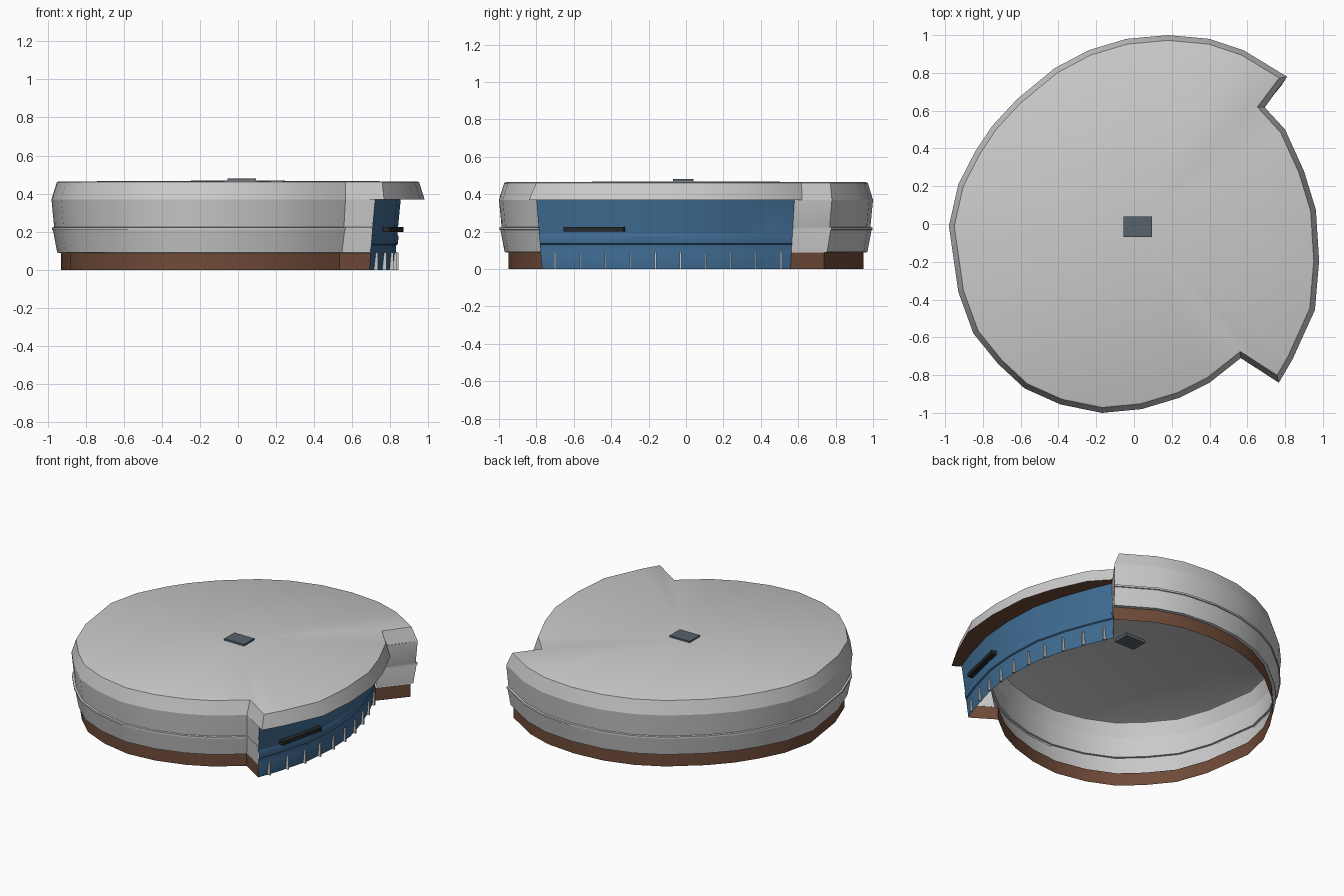
import bpy, math
from mathutils import Vector

if "Cube" in bpy.data.objects:
    bpy.data.objects.remove(bpy.data.objects["Cube"])

# Plan outlines, counter-clockwise: long ring wall, overhanging eave, recessed front
RING = [(.81, .78), (.58, .92), (.40, .98), (.18, 1.0), (-.04, .98), (-.24, .92), (-.42, .825),
        (-.62, .66), (-.75, .52), (-.84, .385), (-.93, .21), (-.98, -.01), (-.93, -.36),
        (-.85, -.58), (-.72, -.74), (-.58, -.87), (-.39, -.955), (-.17, -1.0), (.04, -.98),
        (.24, -.92), (.40, -.84), (.565, -.71)]
EAVE = [(.767, -.84), (.84, -.715), (.958, -.455), (.98, -.195), (.963, .075), (.90, .28),
        (.80, .50), (.69, .62)]
FRONT = [(.72, -.80), (.77, -.66), (.835, -.42), (.855, -.19), (.843, .05), (.79, .26),
         (.72, .45), (.665, .58)]
EAVE_Z = .37


def material(name, rgb):
    m = bpy.data.materials.new(name)
    m.diffuse_color = (*rgb, 1)
    m.use_nodes = True
    m.node_tree.nodes["Principled BSDF"].inputs["Base Color"].default_value = m.diffuse_color
    return m


BROWN = material("brown", (.16, .07, .04))
BLUE = material("blue", (.05, .15, .29))
DARK = material("dark", (.02, .022, .025))
SLATE = material("slate", (.10, .125, .15))


def offset(pts, d, closed):
    """Mitred inward offset of a counter-clockwise path."""
    n, out = len(pts), []
    for i in range(n):
        p = Vector(pts[i])
        ns = []
        for a, b in ((i - 1, i), (i, i + 1)):
            if closed or (a >= 0 and b < n):
                e = Vector(pts[b % n]) - Vector(pts[a % n])
                ns.append(Vector((-e.y, e.x)).normalized())
        m = sum(ns, Vector((0, 0))).normalized()
        out.append(tuple(p + m * d / max(.5, m.dot(ns[0]))))
    return out


def make(name, verts, faces, mat=None):
    me = bpy.data.meshes.new(name)
    me.from_pydata(verts, [], faces)
    me.update()
    ob = bpy.data.objects.new(name, me)
    bpy.context.collection.objects.link(ob)
    if mat:
        me.materials.append(mat)
    bpy.context.view_layer.objects.active = ob
    bpy.ops.object.select_all(action='DESELECT')
    ob.select_set(True)
    bpy.ops.object.shade_smooth_by_angle(angle=math.radians(25))
    return ob


def loft(name, rows, mat=None, closed=False, apex=None):
    """Skin between rows of points; optional fan to an apex on the last row."""
    n = len(rows[0])
    verts = [p for r in rows for p in r]
    m = n if closed else n - 1
    faces = [(r * n + i, r * n + (i + 1) % n, (r + 1) * n + (i + 1) % n, (r + 1) * n + i)
             for r in range(len(rows) - 1) for i in range(m)]
    if apex:
        base = (len(rows) - 1) * n
        verts.append(apex)
        faces += [(base + i, base + (i + 1) % n, len(verts) - 1) for i in range(m)]
    return make(name, verts, faces, mat)


def box(name, centre, size, angle=0, mat=None):
    bpy.ops.mesh.primitive_cube_add(size=1, location=centre, rotation=(0, 0, angle))
    ob = bpy.context.object
    ob.name, ob.scale = name, size
    if mat:
        ob.data.materials.append(mat)


def front_at(z, relief=0):
    k = .03 * (1 - z / EAVE_Z)
    return [(x - k + relief, y * (1 - 1.25 * k), z) for x, y in FRONT]


def wall_row(z, d):
    f = front_at(z)
    return [f[-1]] + [(x, y, z) for x, y in offset(RING, d, False)] + [f[0]]


def front_x(y, z):
    f = front_at(z)
    for a, b in zip(f, f[1:]):
        if a[1] <= y <= b[1]:
            return a[0] + (b[0] - a[0]) * (y - a[1]) / (b[1] - a[1])
    return f[-1][0]


# Ring wall with thin string course, including the two return walls
loft("ring_wall", [wall_row(z, d) for z, d in
     ((.088, .05), (.09, .03), (.208, .008), (.21, .002), (.222, .002), (.224, .014), (EAVE_Z, 0))])

# Brown plinth
loft("plinth", [wall_row(z, .05) for z in (0, .088)], BROWN)

# Recessed blue front with shallow bands
loft("blue_front", [front_at(z, r) for z, r in
     ((0, 0), (.09, 0), (.10, -.004), (.13, -.004), (.135, .004), (.175, .004), (.19, -.003),
      (EAVE_Z, 0))], BLUE)

# Soffit under the front overhang
inner = [(*RING[-1], EAVE_Z)] + front_at(EAVE_Z) + [(*RING[0], EAVE_Z)]
outer = [(*p, EAVE_Z) for p in [RING[-1]] + EAVE + [RING[0]]]
loft("soffit", [[p for p in inner[1:-1]], [p for p in outer[1:-1]]], BROWN)

# Sloping roof edge and very shallow roof
outline = RING + EAVE
loft("roof", [[(x, y, z) for x, y in offset(outline, d, True)] for z, d in
     ((EAVE_Z, 0), (.460, .028), (.464, .037))], closed=True, apex=(0, 0, .469))

# Roof hatch
box("roof_hatch", (.02, -.015, .465), (.15, .11, .03), mat=SLATE)

# Pale posts along the foot of the front
for i in range(10):
    y = -.70 + i * .1342
    box(f"post_{i + 1}", (front_x(y, .045) + .004, y, .045), (.022, .009, .09))

# Dark horizontal bar sign panel on the front
xa, xb = front_x(-.65, .21), front_x(-.33, .21)
box("front_bar", ((xa + xb) / 2 + .022, -.49, .212),
    (.035, math.hypot(.32, xb - xa), .025), -math.atan2(xb - xa, .32), DARK)
